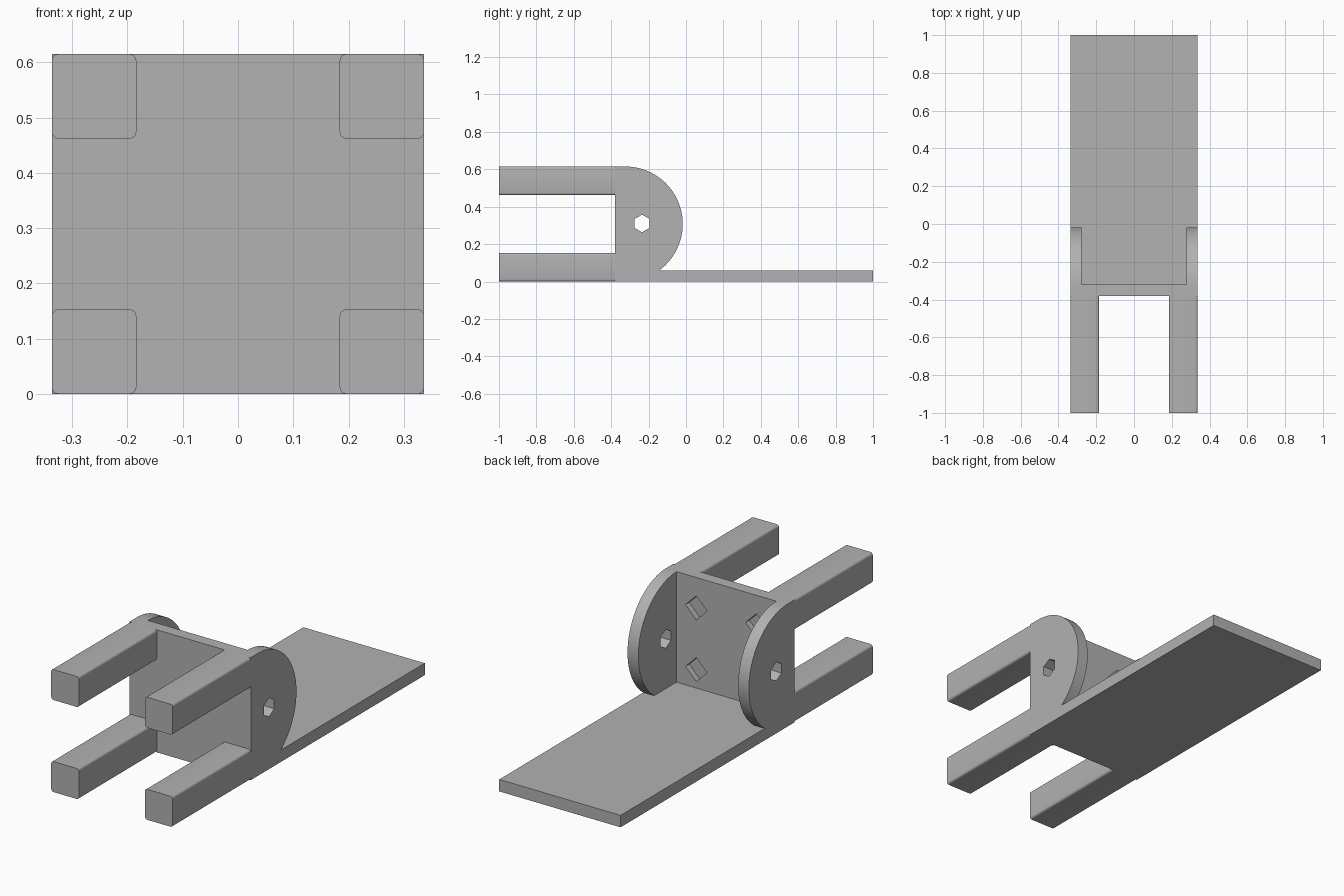
import bpy, bmesh, math
from mathutils import Vector, Matrix

cube = bpy.data.objects.get("Cube")
if cube:
    bpy.data.objects.remove(cube, do_unlink=True)

HALF_W, HEIGHT = 0.337, 0.615
SLAB = 0.06                       # plate thickness used throughout
FRONT, FACE = -0.38, -0.32        # front and back of the upright plate
INNER = HALF_W - SLAB
LEG = 0.153
R = HEIGHT / 2

grey = bpy.data.materials.new("plain grey")
grey.use_nodes = True
colour = (0.445, 0.445, 0.445, 1)
grey.diffuse_color = colour
grey.node_tree.nodes["Principled BSDF"].inputs["Base Color"].default_value = colour


def add_object(name, bm):
    bmesh.ops.recalc_face_normals(bm, faces=bm.faces)
    mesh = bpy.data.meshes.new(name)
    bm.to_mesh(mesh)
    bm.free()
    mesh.materials.append(grey)
    obj = bpy.data.objects.new(name, mesh)
    bpy.context.collection.objects.link(obj)
    return obj


def box(name, lo, hi, round_y=0):
    """Box between two corners, optionally rounding the edges along y."""
    lo, hi = Vector(lo), Vector(hi)
    bm = bmesh.new()
    bmesh.ops.create_cube(bm, size=1)
    for v in bm.verts:
        v.co = (lo + hi) / 2 + v.co * (hi - lo)
    if round_y:
        edges = [e for e in bm.edges if abs(e.verts[0].co.y - e.verts[1].co.y) > 0.1]
        bmesh.ops.bevel(bm, geom=edges, offset=round_y, segments=4,
                        profile=0.5, affect='EDGES')
    return add_object(name, bm)


def prism(name, points, offset):
    """Closed outline extruded along an offset."""
    bm = bmesh.new()
    face = bm.faces.new([bm.verts.new(p) for p in points])
    top = bmesh.ops.extrude_face_region(bm, geom=[face])["geom"]
    bmesh.ops.translate(bm, vec=offset,
                        verts=[g for g in top if isinstance(g, bmesh.types.BMVert)])
    return add_object(name, bm)


def select_only(obj):
    bpy.ops.object.select_all(action='DESELECT')
    obj.select_set(True)
    bpy.context.view_layer.objects.active = obj


def cut(obj, cutter):
    cutter.hide_render = True
    mod = obj.modifiers.new("cut", 'BOOLEAN')
    mod.operation, mod.solver, mod.object = 'DIFFERENCE', 'EXACT', cutter
    select_only(obj)
    bpy.ops.object.modifier_apply(modifier=mod.name)
    bpy.data.objects.remove(cutter, do_unlink=True)


def smooth(obj):
    select_only(obj)
    bpy.ops.object.shade_smooth_by_angle(angle=math.radians(30))


# Long base slab
box("base_slab", (-HALF_W, FRONT, 0), (HALF_W, 1, SLAB))

# Upright plate with four shallow diamond pockets in its back face
plate = box("upright_plate", (-INNER, FRONT, SLAB), (INNER, FACE, HEIGHT))
for sx in (-1, 1):
    for sz in (-1, 1):
        cx, cz, r = sx * 0.167, R + sz * 0.155, 0.06
        diamond = [(cx + r * math.cos(a), FACE - 0.03, cz + r * math.sin(a))
                   for a in (i * math.pi / 2 for i in range(4))]
        cut(plate, prism("pocket_cutter", diamond, (0, 0.1, 0)))

# Rounded side plates, each with a hexagonal hole
start = -math.asin((R - SLAB) / R)
arc = [start + (math.pi / 2 - start) * i / 40 for i in range(41)]
outline = [(FRONT, SLAB)] + [(-0.325 + R * math.cos(a), R + R * math.sin(a)) for a in arc]
outline.append((FRONT, HEIGHT))
hexagon = [(-0.235 + 0.047 * math.sin(i * math.pi / 3),
            R + 0.003 + 0.047 * math.cos(i * math.pi / 3)) for i in range(6)]
for side, x in (("right", -HALF_W), ("left", INNER)):
    plate = prism(side + "_side_plate", [(x, y, z) for y, z in outline], (SLAB, 0, 0))
    cut(plate, prism("hole_cutter", [(x - 0.1, y, z) for y, z in hexagon], (0.3, 0, 0)))
    smooth(plate)

# Four square prongs with softened long edges
for side, x in (("right", -HALF_W), ("left", HALF_W - LEG)):
    for level, z in (("lower", 0), ("upper", HEIGHT - LEG)):
        smooth(box(f"{level}_{side}_prong", (x, -1, z),
                   (x + LEG, FRONT, z + LEG), round_y=0.012))
